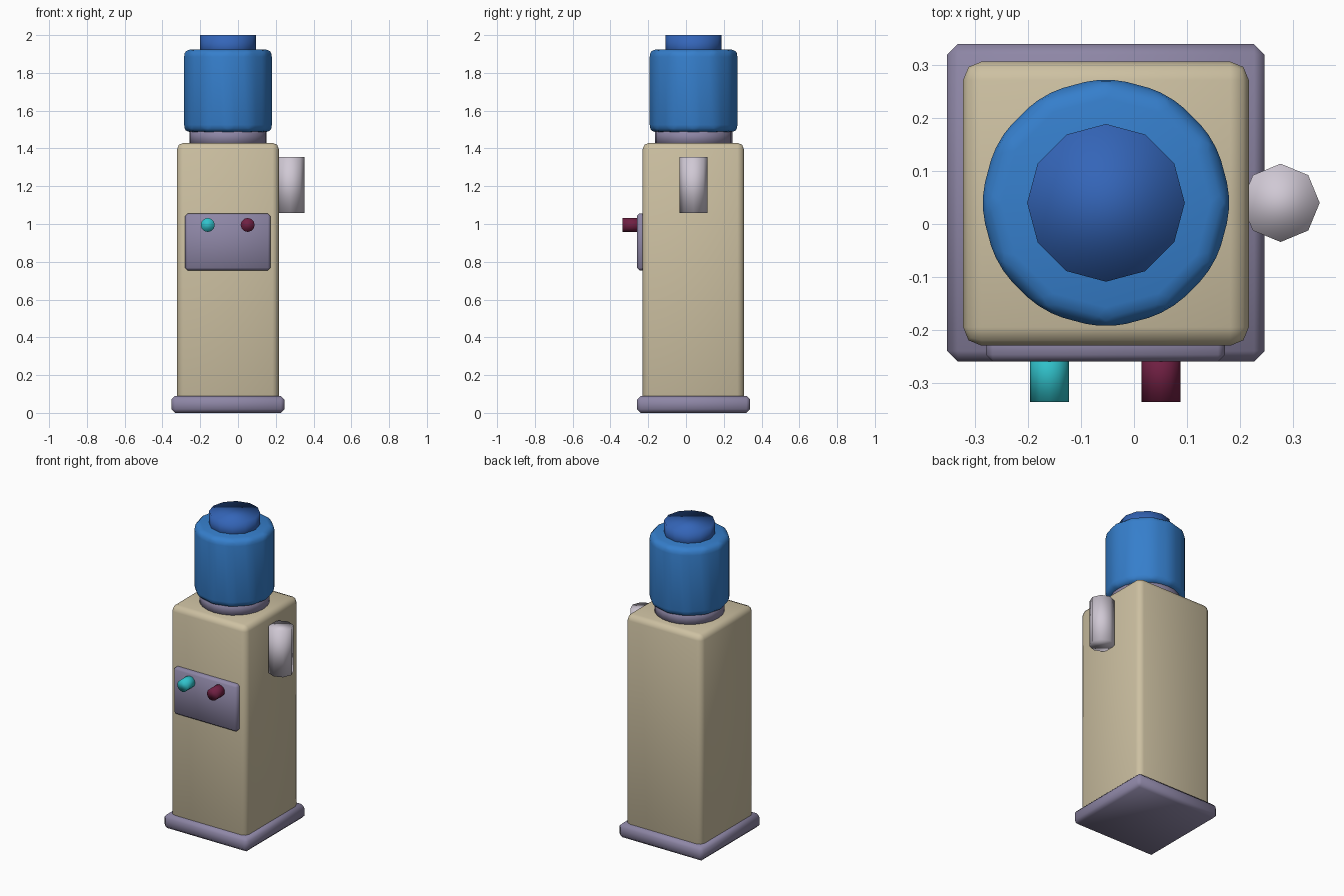
import bpy
from math import radians, pi

cube = bpy.data.objects.get("Cube")
if cube:
    bpy.data.objects.remove(cube, do_unlink=True)


def material(name, r, g, b):
    mat = bpy.data.materials.new(name)
    mat.use_nodes = True
    mat.diffuse_color = (r, g, b, 1)
    mat.node_tree.nodes["Principled BSDF"].inputs["Base Color"].default_value = (r, g, b, 1)
    return mat


beige = material("beige", 0.61, 0.53, 0.36)
grey = material("purple grey", 0.27, 0.24, 0.38)
blue = material("water blue", 0.036, 0.21, 0.60)
deep_blue = material("deep blue", 0.034, 0.13, 0.48)
white = material("pale cup", 0.63, 0.58, 0.66)
teal = material("cold teal", 0.03, 0.54, 0.60)
maroon = material("hot maroon", 0.16, 0.014, 0.055)


def finish(name, mat, bevel, segments):
    obj = bpy.context.object
    obj.name = name
    obj.data.materials.append(mat)
    if bevel:
        mod = obj.modifiers.new("rounded edges", "BEVEL")
        mod.width = bevel
        mod.segments = segments
        mod.limit_method = "ANGLE"
        mod.angle_limit = radians(20)
    bpy.ops.object.shade_smooth()
    return obj


def box(name, mat, low, high, bevel, segments=1):
    centre = [(a + b) / 2 for a, b in zip(low, high)]
    bpy.ops.mesh.primitive_cube_add(size=1, location=centre)
    bpy.context.object.scale = [b - a for a, b in zip(low, high)]
    bpy.ops.object.transform_apply(location=False, rotation=False, scale=True)
    return finish(name, mat, bevel, segments)


def cylinder(name, mat, centre, radius, depth, sides=12, bevel=0, segments=3, tilt=0):
    bpy.ops.mesh.primitive_cylinder_add(vertices=sides, radius=radius, depth=depth,
                                        location=centre, rotation=(tilt, 0, 0))
    return finish(name, mat, bevel, segments)


# Cabinet
box("base", grey, (-0.353, -0.26, 0), (0.247, 0.34, 0.09), 0.02)
box("cabinet", beige, (-0.323, -0.23, 0.01), (0.217, 0.307, 1.43), 0.035, 2)
box("tap_panel", grey, (-0.28, -0.26, 0.755), (0.172, -0.2, 1.055), 0.013)

# Bottle and its fittings share one axis
bx, by = -0.053, 0.04
cylinder("bottle_collar", grey, (bx, by, 1.46), 0.205, 0.10, 24)
cylinder("bottle", blue, (bx, by, 1.705), 0.239, 0.44, 12, 0.04)
cylinder("bottle_cap", deep_blue, (bx, by, 1.94), 0.149, 0.12)

# Taps
for name, mat, x in (("cold_tap", teal, -0.16), ("hot_tap", maroon, 0.051)):
    cylinder(name, mat, (x, -0.283, 0.995), 0.037, 0.106, tilt=pi / 2)

# Cup holder on the side
cylinder("cup_holder", white, (0.277, 0.04, 1.207), 0.074, 0.297, 8)
